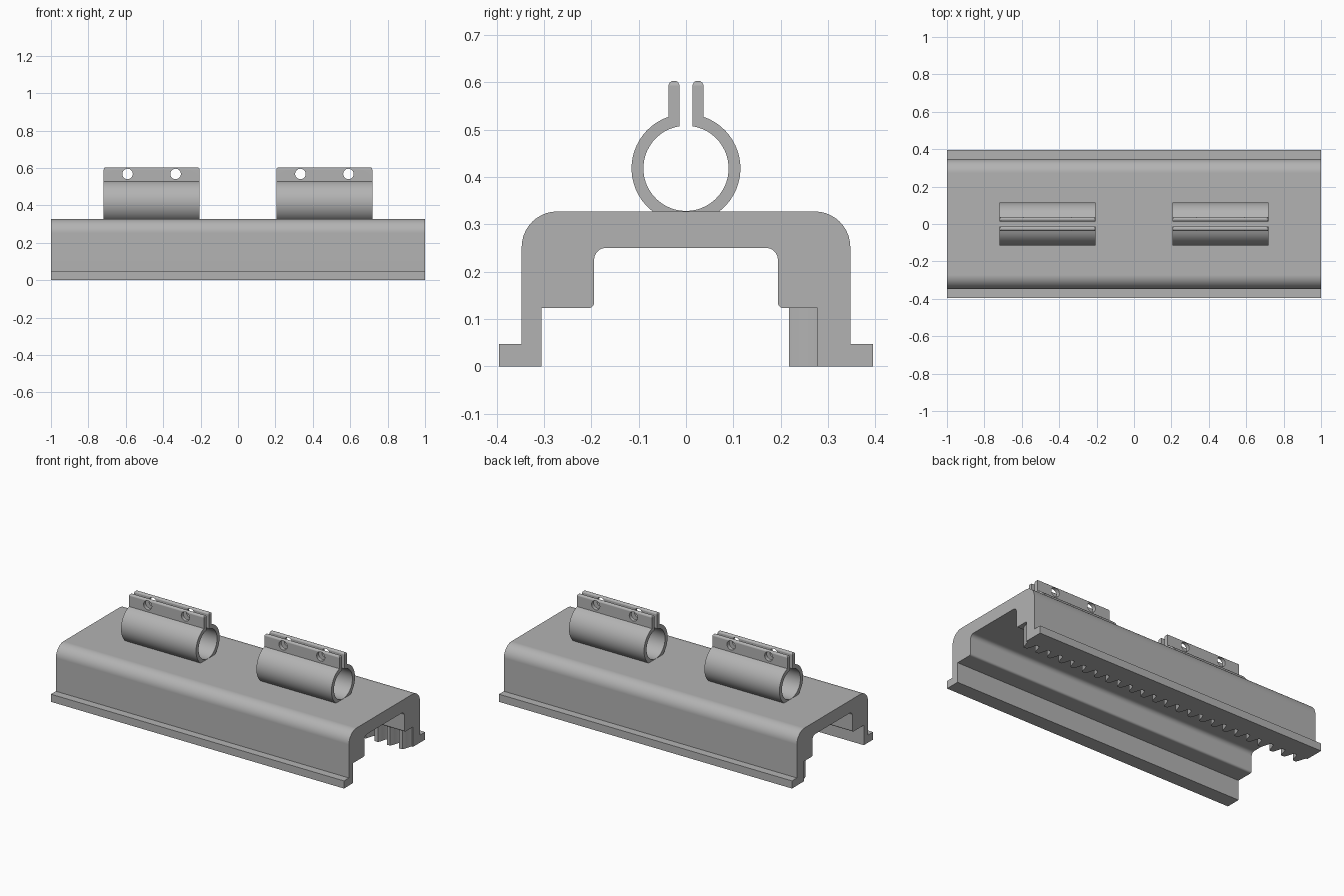
import bpy, bmesh
from math import sin, cos, pi, asin, radians
from mathutils import Vector

if "Cube" in bpy.data.objects:
    bpy.data.objects.remove(bpy.data.objects["Cube"])

grey = bpy.data.materials.new("plain grey")
grey.use_nodes = True
colour = (0.45, 0.45, 0.45, 1)
grey.diffuse_color = colour
grey.node_tree.nodes["Principled BSDF"].inputs["Base Color"].default_value = colour


def rounded(corners, segments=10):
    """Turn (a, b, radius) corners into a 2D outline with filleted corners."""
    outline = []
    for i, (a, b, r) in enumerate(corners):
        p = Vector((a, b))
        if not r:
            outline.append(p)
            continue
        d1 = (Vector(corners[i - 1][:2]) - p).normalized()
        d2 = (Vector(corners[(i + 1) % len(corners)][:2]) - p).normalized()
        centre = p + (d1 + d2) * r
        for k in range(segments + 1):
            t = k / segments * pi / 2
            outline.append(centre - d2 * r * cos(t) - d1 * r * sin(t))
    return outline


def prism(bm, points, sweep):
    """Sweep a planar loop of 3D points into a closed solid."""
    face = bm.faces.new([bm.verts.new(p) for p in points])
    result = bmesh.ops.extrude_face_region(bm, geom=[face], use_keep_orig=True)
    moved = [v for v in result["geom"] if isinstance(v, bmesh.types.BMVert)]
    bmesh.ops.translate(bm, verts=moved, vec=sweep)


def make_object(name, bm):
    bmesh.ops.recalc_face_normals(bm, faces=bm.faces)
    mesh = bpy.data.meshes.new(name)
    bm.to_mesh(mesh)
    bm.free()
    mesh.materials.append(grey)
    obj = bpy.data.objects.new(name, mesh)
    bpy.context.collection.objects.link(obj)
    return obj


def activate(obj):
    bpy.ops.object.select_all(action="DESELECT")
    obj.select_set(True)
    bpy.context.view_layer.objects.active = obj


def smooth(obj):
    activate(obj)
    bpy.ops.object.shade_smooth_by_angle(angle=radians(30))
    obj.modifiers.new("Even shading", "WEIGHTED_NORMAL").keep_sharp = True


# Channel-shaped housing with outer feet and stepped inside walls
TOP, STEP, ROOT = 0.327, 0.123, 0.278
outer = [(0.395, 0, 0), (0.395, 0.047, 0), (0.347, 0.047, 0), (0.347, TOP, 0.075)]
inner = [(0.194, 0.25, 0.025), (0.194, STEP, 0.012)]
mirror = lambda pts: [(-y, z, r) for y, z, r in reversed(pts)]
section = (outer + mirror(outer) + [(-0.305, 0, 0), (-0.305, STEP, 0)]
           + mirror(inner) + inner + [(ROOT, STEP, 0), (ROOT, 0, 0)])
bm = bmesh.new()
prism(bm, [(-1, p.x, p.y) for p in rounded(section)], (2, 0, 0))
smooth(make_object("housing", bm))

# Rack teeth along the inside of the back leg
TEETH = 24
pitch = 2 / TEETH
flank = [(0.033, 0), (0.027, 0.012), (0.021, 0.033), (0.017, 0.046), (0.011, 0.06)]
tooth = flank + [(-x, d) for x, d in reversed(flank)]
bm = bmesh.new()
for i in range(TEETH):
    centre = -1 + pitch * (i + 0.5)
    prism(bm, [(centre + x, ROOT - d, 0) for x, d in tooth], (0, 0, STEP))
smooth(make_object("rack_teeth", bm))

# Split tube clamps with pierced upright lugs
AXIS, R_OUT, R_IN = 0.418, 0.115, 0.09
LUG_IN, LUG_OUT, LUG_TOP = 0.0135, 0.037, 0.603
START, LENGTH = 0.206, 0.512


def arc(radius, edge, steps=48):
    """Open ring from the +y side of the slit, round the bottom, to the -y side."""
    gap = asin(edge / radius)
    angles = [gap + (2 * pi - 2 * gap) * k / steps for k in range(steps + 1)]
    return [(radius * sin(t), AXIS + radius * cos(t)) for t in angles]


def clamp(name, x0):
    outline = (arc(R_OUT, LUG_OUT) + [(-LUG_OUT, LUG_TOP), (-LUG_IN, LUG_TOP)]
               + arc(R_IN, LUG_IN)[::-1] + [(LUG_IN, LUG_TOP), (LUG_OUT, LUG_TOP)])
    bm = bmesh.new()
    prism(bm, [(x0, y, z) for y, z in outline], (LENGTH, 0, 0))
    rim = [e for e in bm.edges if all(v.co.z > LUG_TOP - 0.001 for v in e.verts)]
    bmesh.ops.bevel(bm, geom=rim, offset=0.0113, segments=5, profile=0.5,
                    affect="EDGES", clamp_overlap=True)
    obj = make_object(name, bm)

    # Bolt holes through both lugs
    holes = bmesh.new()
    for offset in (-0.1285, 0.1285):
        x = x0 + LENGTH / 2 + offset
        ring = [2 * pi * k / 32 for k in range(32)]
        prism(holes, [(x + 0.028 * cos(t), -0.1, 0.568 + 0.028 * sin(t)) for t in ring],
              (0, 0.2, 0))
    cutter = make_object(name + "_hole_cutter", holes)
    cut = obj.modifiers.new("Bolt holes", "BOOLEAN")
    cut.operation, cut.solver, cut.object = "DIFFERENCE", "EXACT", cutter
    activate(obj)
    bpy.ops.object.modifier_apply(modifier=cut.name)
    bpy.data.objects.remove(cutter)
    smooth(obj)


clamp("left_clamp", START)
clamp("right_clamp", -START - LENGTH)
